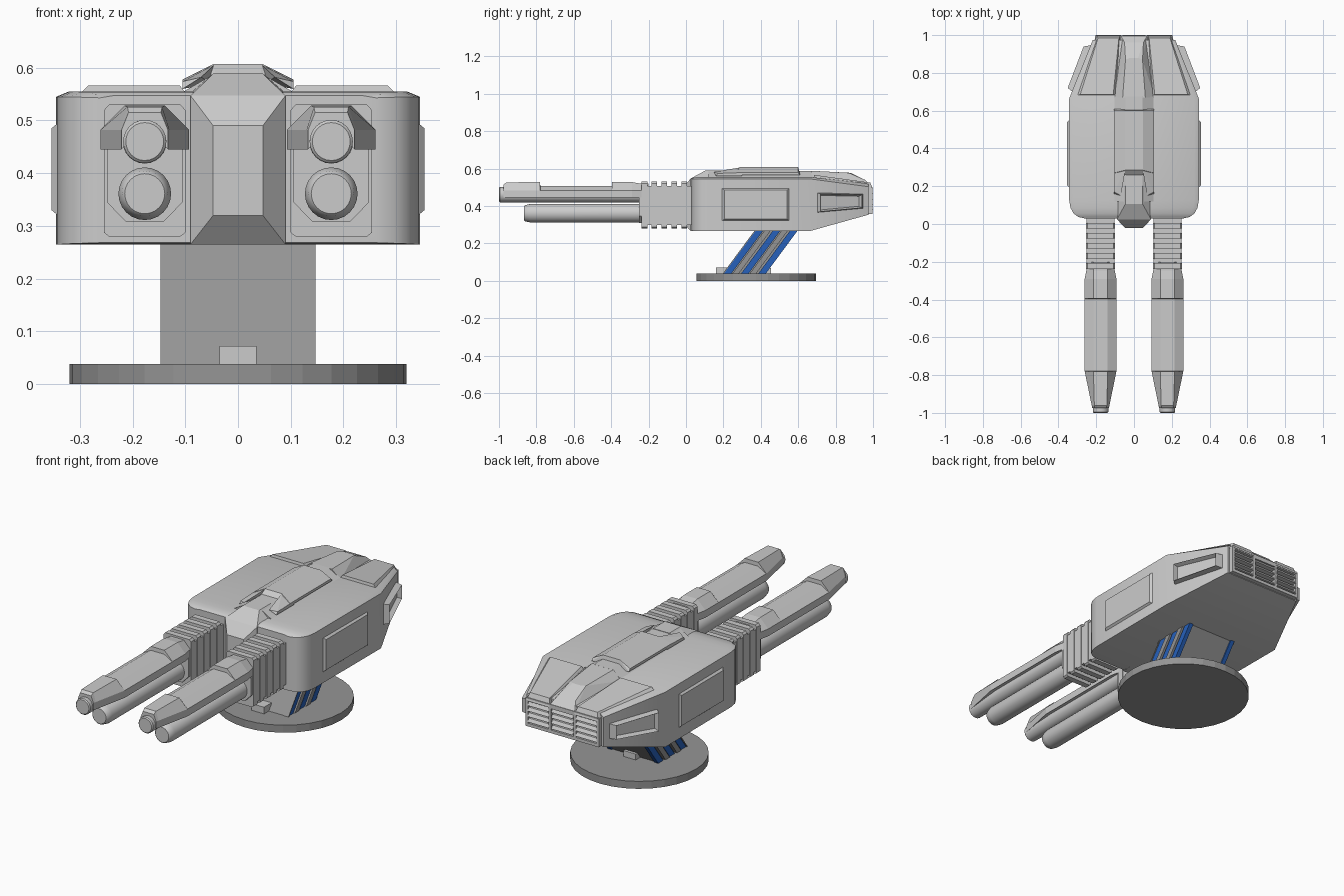
import bpy, bmesh, math

if "Cube" in bpy.data.objects:
    bpy.data.objects.remove(bpy.data.objects["Cube"])

def material(name, rgb):
    m = bpy.data.materials.new(name)
    m.diffuse_color = (*rgb, 1)
    m.use_nodes = True
    m.node_tree.nodes["Principled BSDF"].inputs["Base Color"].default_value = m.diffuse_color
    return m

BLUE = material("blue", (0.02, 0.12, 0.5))
DARK = material("dark_grey", (0.3, 0.3, 0.3))

def finish(bm, name, mirror=False, mat=None, smooth=False):
    bmesh.ops.recalc_face_normals(bm, faces=bm.faces[:])
    me = bpy.data.meshes.new(name)
    bm.to_mesh(me)
    bm.free()
    o = bpy.data.objects.new(name, me)
    bpy.context.collection.objects.link(o)
    if mat:
        me.materials.append(mat)
    if mirror:
        o.modifiers.new("mirror", 'MIRROR').use_bisect_axis[0] = False
    if smooth:
        bpy.ops.object.select_all(action='DESELECT')
        o.select_set(True)
        bpy.context.view_layer.objects.active = o
        bpy.ops.object.shade_smooth_by_angle(angle=math.radians(32))
    return o

def hull(name, pts, inset=None, **kw):
    """Convex solid through points; optionally sink the most outward (+x) face."""
    bm = bmesh.new()
    for p in pts:
        bm.verts.new(p)
    r = bmesh.ops.convex_hull(bm, input=bm.verts[:])
    bmesh.ops.delete(bm, geom=[v for v in bm.verts if not v.link_faces], context='VERTS')
    bmesh.ops.dissolve_limit(bm, angle_limit=0.03, verts=bm.verts[:], edges=bm.edges[:])
    bmesh.ops.recalc_face_normals(bm, faces=bm.faces[:])
    if inset:
        f = max(bm.faces, key=lambda f: f.normal.x * f.calc_area())
        bmesh.ops.inset_individual(bm, faces=[f], thickness=inset[0])
        bmesh.ops.translate(bm, verts=f.verts[:], vec=f.normal * -inset[1])
    return finish(bm, name, **kw)

def box(name, x, y, z, shear=0, **kw):
    """Box from ranges; shear moves the top along y."""
    return hull(name, [(a, b + shear * k, z[k]) for a in x for b in y for k in (0, 1)], **kw)

def sym(pts):
    return [(s * x, y, z) for x, y, z in pts for s in (1, -1)]

def loft(name, rings, **kw):
    bm = bmesh.new()
    vs = [[bm.verts.new(p) for p in r] for r in rings]
    n = len(vs[0])
    for a, b in zip(vs, vs[1:]):
        for i in range(n):
            bm.faces.new((a[i], a[(i + 1) % n], b[(i + 1) % n], b[i]))
    bm.faces.new(vs[0])
    bm.faces.new(vs[-1])
    return finish(bm, name, **kw)

def tube(name, cx, cz, stations, n=24, **kw):
    """Round bar along y from (y, radius) stations."""
    loft(name, [[(cx + r * math.cos(2 * math.pi * i / n), y, cz + r * math.sin(2 * math.pi * i / n))
                 for i in range(n)] for y, r in stations], smooth=True, **kw)

# Base disc
loft("base_disc", [[(0.32 * math.cos(i * math.pi / 16), 0.375 + 0.32 * math.sin(i * math.pi / 16), z)
                    for i in range(32)] for z in (0, 0.038)], mat=DARK)

# Leaning pedestal: core, side ribs and blue inlays
LEAN, PZ = 0.2, (0.02, 0.29)
box("pedestal_core", (-0.124, 0.124), (0.185, 0.405), PZ, LEAN, mat=DARK)
for i in range(3):
    y = 0.185 + i * 0.092
    box("pedestal_blue_strip", (0.12, 0.142), (y + 0.004, y + 0.044), PZ, LEAN, mat=BLUE, mirror=True)
    if i < 2:
        box("pedestal_rib", (0.12, 0.147), (y + 0.05, y + 0.084), PZ, LEAN, mat=DARK, mirror=True)
box("pedestal_front_edge", (0.12, 0.147), (0.183, 0.189), PZ, LEAN, mat=DARK, mirror=True)
box("foot_block_front", (-0.035, 0.035), (0.16, 0.22), (0.03, 0.072))
box("foot_block_rear", (-0.035, 0.035), (0.40, 0.455), (0.03, 0.068))

# Main body lofted front to back: y, half width, bottom, shoulder, top
def body_ring(y, w, zb, zs, zt):
    c = w - 0.024
    return [(-w, y, zb), (w, y, zb), (w, y, zs), (c, y, zt), (-c, y, zt), (-w, y, zs)]
loft("body", [body_ring(*s) for s in (
    (0.03, 0.262, 0.268, 0.543, 0.547), (0.037, 0.295, 0.267, 0.544, 0.55),
    (0.056, 0.32, 0.266, 0.545, 0.554), (0.085, 0.336, 0.265, 0.545, 0.555),
    (0.125, 0.343, 0.265, 0.545, 0.555), (0.66, 0.345, 0.265, 0.545, 0.555),
    (0.975, 0.218, 0.353, 0.503, 0.52))], smooth=True)

# Raised side panels
hull("side_panel", [(0.33, y, z) for y in (0.18, 0.565) for z in (0.31, 0.505)] +
     [(0.354, y, z) for y in (0.205, 0.54) for z in (0.33, 0.485)], mirror=True)

# Rear side intakes with sunken faces
hull("side_intake", [(0.30, 0.68, 0.36), (0.30, 0.68, 0.475), (0.20, 0.95, 0.385), (0.20, 0.95, 0.465),
                     (0.351, 0.72, 0.37), (0.351, 0.72, 0.465), (0.267, 0.94, 0.39), (0.267, 0.94, 0.46)],
     inset=(0.012, 0.022), mirror=True)

# Rear deck plates
hull("rear_deck", [(0.09, 0.68, 0.54), (0.31, 0.68, 0.54), (0.11, 0.685, 0.566), (0.285, 0.685, 0.566),
                   (0.07, 1.0, 0.49), (0.2, 1.0, 0.49), (0.08, 0.985, 0.525), (0.19, 0.985, 0.525)],
     mirror=True)

# Rear louvres: three bays of slats with dividers and frame
box("rear_frame_bottom", (-0.2, 0.2), (0.96, 0.998), (0.356, 0.372))
box("rear_frame_top", (-0.2, 0.2), (0.96, 0.998), (0.484, 0.502))
for x in (0.07, 0.2):
    box("rear_divider", (x - 0.007, x + 0.007), (0.96, 0.998), (0.356, 0.5), mirror=True)
for cx in (-0.135, 0, 0.135):
    for k in range(4):
        z = 0.377 + k * 0.028
        hull("rear_slat", [(cx + s * 0.06, y, zz) for s in (1, -1) for y, zz in
                           ((0.96, z), (0.96, z + 0.022), (1.0, z + 0.002), (0.99, z + 0.018))])

# Faceted nose
hull("nose", sym([(0.047, -0.022, 0.32), (0.047, -0.022, 0.49), (0.09, 0.025, 0.265), (0.09, 0.025, 0.547),
                  (0.046, 0.105, 0.59), (0.09, 0.15, 0.553), (0.09, 0.2, 0.265), (0.046, 0.2, 0.59)]))

# Spine, its top plate with two prongs, and the tapering tail
hull("spine", sym([(0.112, 0.12, 0.55), (0.112, 0.675, 0.55), (0.046, 0.12, 0.588), (0.046, 0.675, 0.588)]))
hull("spine_plate", sym([(0.105, 0.26, 0.565), (0.105, 0.61, 0.565), (0.105, 0.27, 0.578), (0.105, 0.6, 0.578),
                         (0.047, 0.285, 0.607), (0.047, 0.6, 0.607), (0.04, 0.25, 0.58)]))
hull("plate_prong", [(0.105, 0.16, 0.56), (0.105, 0.3, 0.56), (0.105, 0.17, 0.574), (0.105, 0.3, 0.578),
                     (0.07, 0.15, 0.582), (0.045, 0.29, 0.606), (0.05, 0.29, 0.57)], mirror=True)
hull("tail_spine", sym([(0.11, 0.67, 0.545), (0.06, 0.67, 0.588), (0.045, 0.87, 0.577),
                        (0.022, 0.88, 0.577), (0.07, 0.998, 0.5), (0.05, 0.96, 0.538), (0.07, 0.998, 0.48)]))

# Twin guns (mirrored across x)
GX = 0.177
box("gun_neck", (GX - 0.074, GX + 0.074), (-0.225, 0.06), (0.297, 0.508), mirror=True)
for i in range(5):
    y = -0.222 + i * 0.053
    hull("neck_rib", [(GX + s * a, b, z) for s in (1, -1) for a, z in
                      ((0.077, 0.287), (0.077, 0.52), (0.068, 0.28), (0.068, 0.53))
                      for b in (y - 0.015, y + 0.015)], mirror=True)
hull("gun_mount", [(GX + s * a, b, z) for s in (1, -1) for b in (-0.25, -0.2) for a, z in
                   ((0.036, 0.308), (0.072, 0.345), (0.072, 0.48), (0.037, 0.52))], mirror=True)
tube("upper_barrel", GX, 0.46, [(-1.0, 0.036), (-0.995, 0.041), (-0.2, 0.042)], mirror=True)
tube("lower_barrel", GX, 0.361, [(-0.865, 0.038), (-0.86, 0.043), (-0.83, 0.05), (-0.2, 0.05)], mirror=True)

# Arched shroud over the upper barrel: y, half width, crown height (dips along the slot)
def shroud_ring(y, w, zt):
    t = min(0.038, w * 0.7)
    half = [(t, zt), (w, 0.482), (w, 0.445), (w * 0.5, 0.47)]
    return [(GX + x, y, z) for x, z in half] + [(GX - x, y, z) for x, z in reversed(half)]
loft("gun_shroud", [shroud_ring(*s) for s in (
    (-0.975, 0.044, 0.515), (-0.96, 0.047, 0.526), (-0.78, 0.084, 0.528), (-0.779, 0.084, 0.508),
    (-0.396, 0.084, 0.508), (-0.395, 0.084, 0.528), (-0.29, 0.084, 0.528), (-0.22, 0.07, 0.515))],
     mirror=True)
